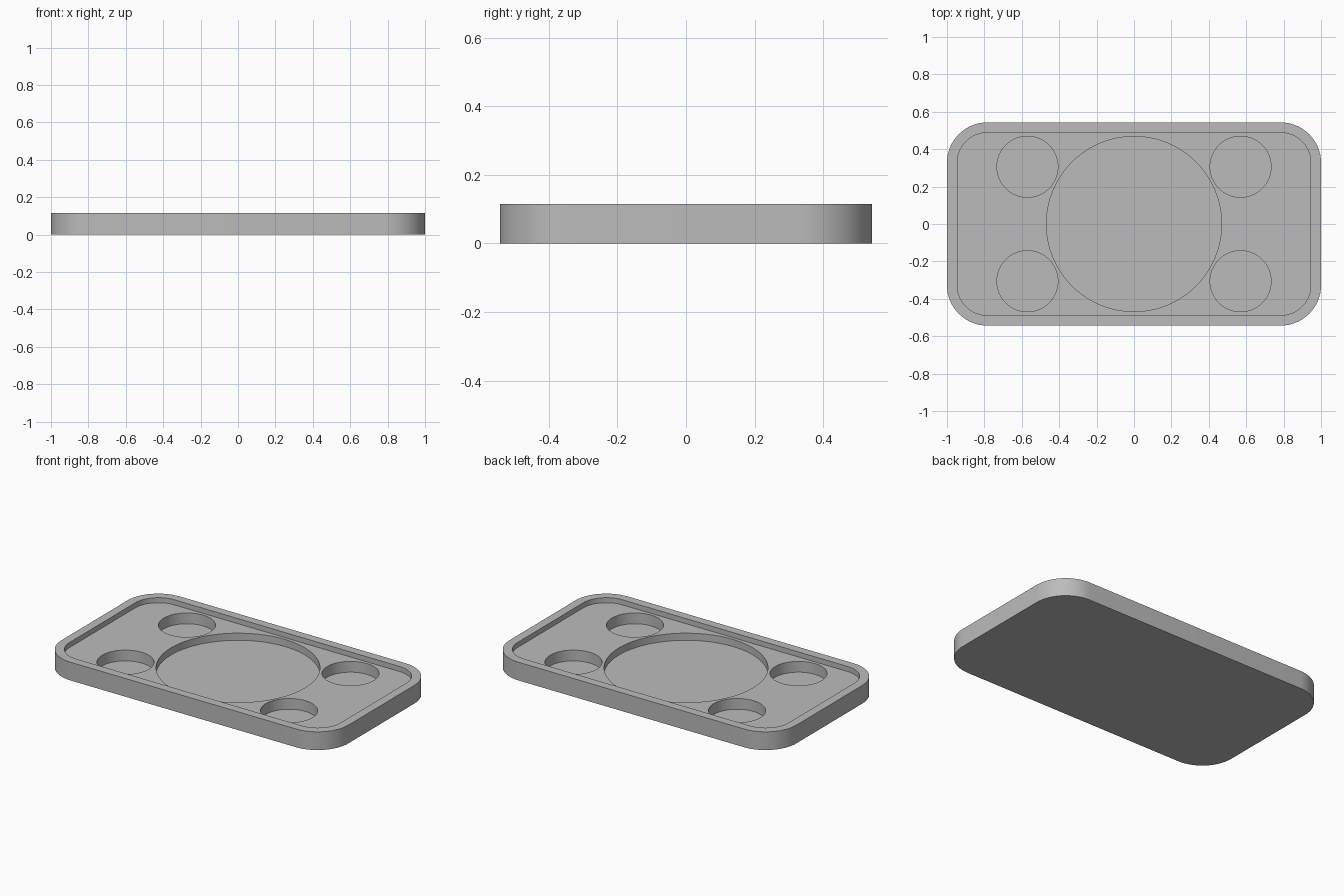
import bpy
import bmesh
from math import cos, sin, pi

default = bpy.data.objects.get("Cube")
if default:
    bpy.data.objects.remove(default, do_unlink=True)

grey = bpy.data.materials.new("plain grey")
grey.use_nodes = True
colour = (0.5, 0.5, 0.5, 1)
grey.diffuse_color = colour
grey.node_tree.nodes["Principled BSDF"].inputs["Base Color"].default_value = colour

HEIGHT = 0.115
CORNER_X, CORNER_Y = 0.785, 0.328   # corner centres shared by rim and recess


def prism(name, outline, bottom, top):
    """Extrude a closed outline upwards between two heights."""
    bm = bmesh.new()
    face = bm.faces.new([bm.verts.new((x, y, bottom)) for x, y in outline])
    grown = bmesh.ops.extrude_face_region(bm, geom=[face])
    verts = [v for v in grown["geom"] if isinstance(v, bmesh.types.BMVert)]
    bmesh.ops.translate(bm, verts=verts, vec=(0, 0, top - bottom))
    bmesh.ops.recalc_face_normals(bm, faces=bm.faces)
    mesh = bpy.data.meshes.new(name)
    bm.to_mesh(mesh)
    bm.free()
    mesh.materials.append(grey)
    obj = bpy.data.objects.new(name, mesh)
    bpy.context.collection.objects.link(obj)
    return obj


def rounded_rectangle(radius, steps=16):
    points = []
    for quarter, (sx, sy) in enumerate([(1, 1), (-1, 1), (-1, -1), (1, -1)]):
        for i in range(steps + 1):
            a = (quarter + i / steps) * pi / 2
            points.append((sx * CORNER_X + radius * cos(a),
                           sy * CORNER_Y + radius * sin(a)))
    return points


def circle(x, y, radius, sides):
    return [(x + radius * cos(2 * pi * i / sides),
             y + radius * sin(2 * pi * i / sides)) for i in range(sides)]


# Solid slab with rounded corners
tray = prism("tray", rounded_rectangle(0.215), 0, HEIGHT)

# Shallow recess inside the rim, then the round pockets
cutters = [prism("recess_cutter", rounded_rectangle(0.16), 0.083, 0.3),
           prism("large_pocket_cutter", circle(0, 0, 0.468, 96), 0.038, 0.3)]
for sx in (-1, 1):
    for sy in (-1, 1):
        cutters.append(prism("small_pocket_cutter",
                             circle(sx * 0.57, sy * 0.306, 0.163, 64), 0.015, 0.3))

bpy.ops.object.select_all(action="DESELECT")
bpy.context.view_layer.objects.active = tray
tray.select_set(True)
for cutter in cutters:
    cutter.hide_render = True
    cut = tray.modifiers.new("cut", "BOOLEAN")
    cut.operation = "DIFFERENCE"
    cut.solver = "EXACT"
    cut.object = cutter
    bpy.ops.object.modifier_apply(modifier=cut.name)
    bpy.data.objects.remove(cutter, do_unlink=True)

bpy.ops.object.shade_smooth_by_angle(angle=pi / 6)
